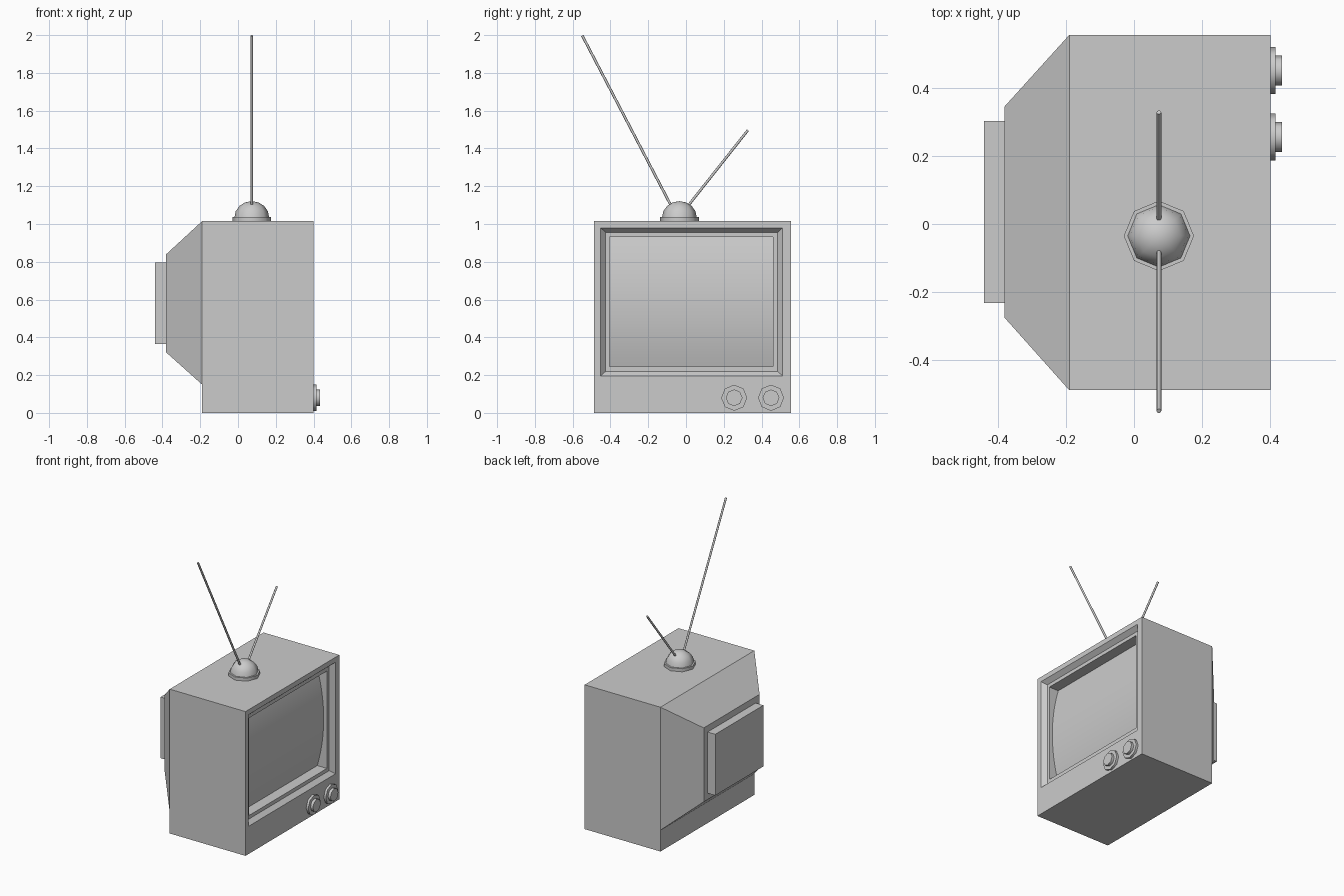
import bpy, bmesh, math
from mathutils import Vector, Matrix

if "Cube" in bpy.data.objects:
    bpy.data.objects.remove(bpy.data.objects["Cube"])


def make(name, bm, smooth=None):
    bmesh.ops.remove_doubles(bm, verts=bm.verts, dist=1e-5)
    bmesh.ops.recalc_face_normals(bm, faces=bm.faces)
    me = bpy.data.meshes.new(name)
    bm.to_mesh(me)
    bm.free()
    ob = bpy.data.objects.new(name, me)
    bpy.context.collection.objects.link(ob)
    if smooth:
        bpy.ops.object.select_all(action='DESELECT')
        ob.select_set(True)
        bpy.context.view_layer.objects.active = ob
        bpy.ops.object.shade_smooth_by_angle(angle=math.radians(smooth))
    return ob


def loft(bm, rings, cap_start=True, cap_end=True):
    """Bridge closed loops of points."""
    loops = [[bm.verts.new(p) for p in r] for r in rings]
    n = len(loops[0])
    for a, b in zip(loops, loops[1:]):
        for i in range(n):
            j = (i + 1) % n
            bm.faces.new((a[i], a[j], b[j], b[i]))
    if cap_start:
        bm.faces.new(loops[0])
    if cap_end:
        bm.faces.new(loops[-1])


def rect(x, y0, y1, z0, z1):
    return [(x, y0, z0), (x, y1, z0), (x, y1, z1), (x, y0, z1)]


def lathe(name, profile, place, smooth=50, sides=8):
    """Turn (radius, height) pairs about local z, then place."""
    bm = bmesh.new()
    step = 2 * math.pi / sides
    loft(bm, [[place @ Vector((r * math.cos(i * step), r * math.sin(i * step), h))
               for i in range(sides)] for r, h in profile])
    return make(name, bm, smooth)


# Cabinet: tapered back, main box, bevelled and stepped screen opening
bm = bmesh.new()
loft(bm, [rect(-0.38, -0.275, 0.345, 0.32, 0.84),
          rect(-0.19, -0.488, 0.555, 0.15, 1.015)], cap_end=False)
loft(bm, [rect(-0.19, -0.488, 0.555, 0, 1.015),
          rect(0.40, -0.488, 0.555, 0, 1.015),
          rect(0.40, -0.452, 0.512, 0.195, 0.98),
          rect(0.37, -0.425, 0.485, 0.22, 0.955),
          rect(0.37, -0.405, 0.46, 0.245, 0.93),
          rect(0.295, -0.405, 0.46, 0.245, 0.93)], cap_end=False)
make("cabinet", bm)

# Rear tube cover
bm = bmesh.new()
loft(bm, [rect(-0.44, -0.232, 0.303, 0.365, 0.795),
          rect(-0.38, -0.232, 0.303, 0.365, 0.795)])
make("rear_cover", bm)

# Screen: bulges between top and bottom edges
bm = bmesh.new()
rows = []
for i in range(13):
    t = i / 12
    x = 0.295 + 0.05 * (1 - (2 * t - 1) ** 2)
    z = 0.245 + 0.685 * t
    rows.append([bm.verts.new((x, y, z)) for y in (-0.405, 0.46)])
for a, b in zip(rows, rows[1:]):
    bm.faces.new((a[0], a[1], b[1], b[0]))
screen = make("screen", bm, 40)
if screen.data.polygons[0].normal.x < 0:
    screen.data.flip_normals()

# Control knobs on the front
for i, y in enumerate((0.255, 0.45)):
    place = Matrix.Translation((0.40, y, 0.08)) @ Matrix.Rotation(math.pi / 2, 4, 'Y')
    lathe(f"knob_{i + 1}", [(0.069, 0), (0.069, 0.016), (0.044, 0.016), (0.044, 0.035)], place)

# Aerial base: flat disc with a faceted dome
place = Matrix.Translation((0.073, -0.035, 1.015))
lathe("aerial_base", [(0.103, 0), (0.103, 0.022), (0.092, 0.022)], place)
dome = [(0.092 * math.cos(a), 0.02 + 0.086 * math.sin(a))
        for a in (math.radians(d) for d in (0, 22.5, 45, 67.5, 90))]
lathe("aerial_dome", dome, place, 60)

# Aerial rods
for name, a, b in (("long_rod", (0.073, -0.065, 1.07), (0.073, -0.549, 1.997)),
                   ("short_rod", (0.073, -0.01, 1.07), (0.073, 0.328, 1.497))):
    a, b = Vector(a), Vector(b)
    d = b - a
    place = Matrix.Translation(a) @ d.to_track_quat('Z', 'Y').to_matrix().to_4x4()
    lathe(name, [(0.007, 0), (0.007, d.length)], place)
